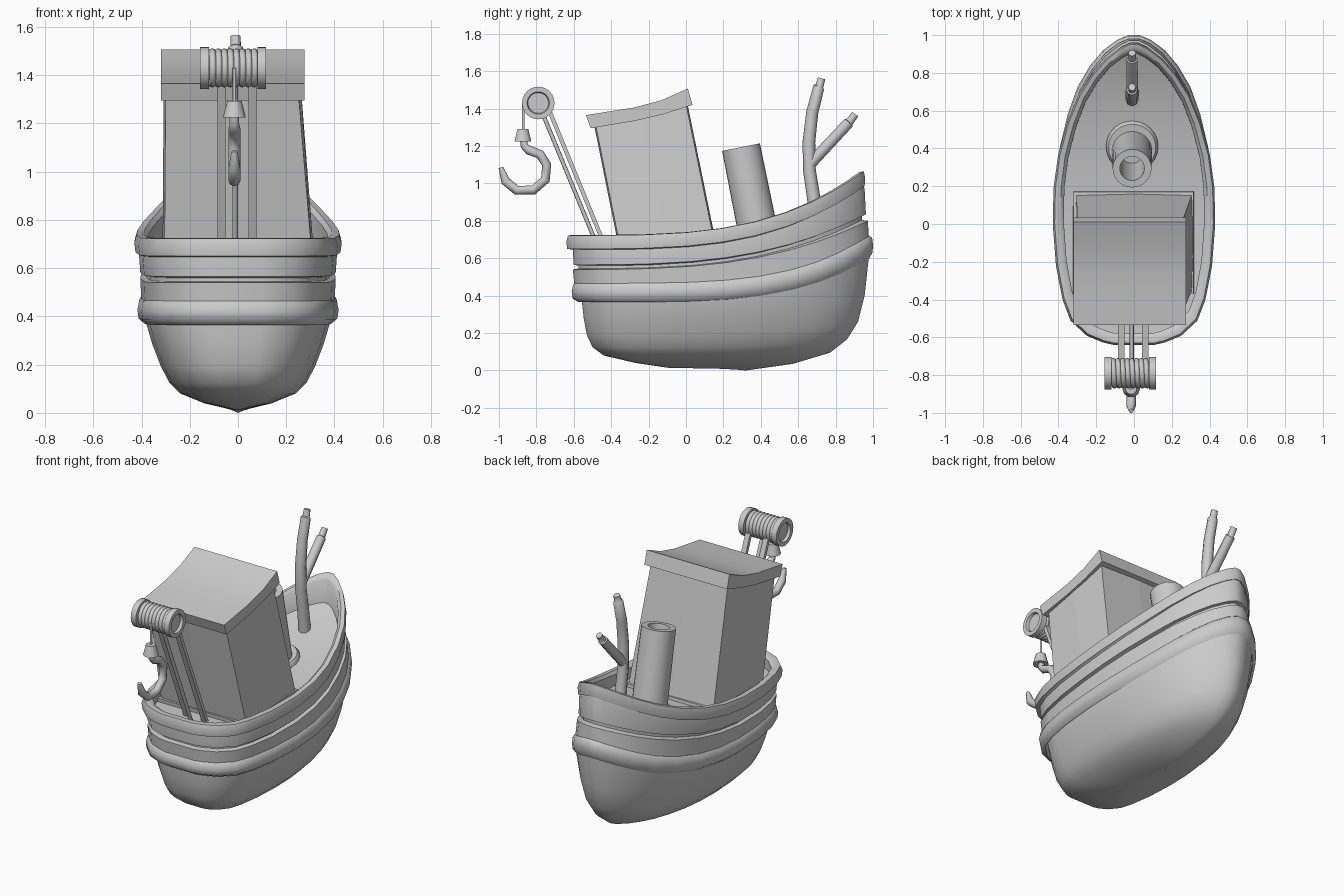
import bpy, math
from mathutils import Vector

if "Cube" in bpy.data.objects:
    bpy.data.objects.remove(bpy.data.objects["Cube"])

# half plan of the hull: (fraction from stern to bow, fraction of half width)
PLAN = [(0, .25), (.008, .38), (.03, .58), (.08, .78), (.15, .88), (.26, .96), (.4, 1), (.52, .99),
        (.63, .93), (.74, .81), (.83, .665), (.9, .49), (.95, .32), (.985, .15), (1, .04)]


def make(name, verts, faces, angle=35):
    me = bpy.data.meshes.new(name)
    me.from_pydata([tuple(v) for v in verts], [], faces)
    ob = bpy.data.objects.new(name, me)
    bpy.context.collection.objects.link(ob)
    finish(ob, angle)
    return ob


def finish(ob, angle=35):
    bpy.ops.object.select_all(action='DESELECT')
    ob.select_set(True)
    bpy.context.view_layer.objects.active = ob
    if ob.type != 'MESH':
        bpy.ops.object.convert(target='MESH')
        ob = bpy.context.object
    bpy.ops.object.mode_set(mode='EDIT')
    bpy.ops.mesh.select_all(action='SELECT')
    bpy.ops.mesh.normals_make_consistent(inside=False)
    bpy.ops.object.mode_set(mode='OBJECT')
    if angle:
        bpy.ops.object.shade_smooth_by_angle(angle=math.radians(angle))


def hull_ring(w, ys, yb, zs, zb, p=3.3, full=.94):
    """w half width, ys/yb stern and bow ends, zs/zb heights there, p sheer curve, full bow fullness."""
    half = [(w * (k ** full if t > .5 else k), ys + t * (yb - ys), zs + (zb - zs) * t ** p) for t, k in PLAN]
    return half + [(-x, y, z) for x, y, z in reversed(half)]


def bridge(rings, closed=False):
    n, m = len(rings[0]), len(rings)
    return [(a * n + i, a * n + (i + 1) % n, (a + 1) % m * n + (i + 1) % n, (a + 1) % m * n + i)
            for a in range(m if closed else m - 1) for i in range(n)]


def hull_part(name, levels, closed=False, cap=False, angle=35):
    rings = [hull_ring(*l) for l in levels]
    faces = bridge(rings, closed)
    if cap:
        n = len(rings[0])
        b = (len(rings) - 1) * n
        faces += [(b + i, b + i + 1, b + n - 2 - i, b + n - 1 - i) for i in range(n // 2 - 1)]
    return make(name, sum(rings, []), faces, angle)


def lathe(name, base, axis, profile, sides=24, closed=False):
    """Revolve (radius, distance along axis) pairs about an axis."""
    q = Vector(axis).to_track_quat('Z', 'Y')
    rings = [[Vector(base) + q @ Vector((r * math.cos(a), r * math.sin(a), h))
              for a in (2 * math.pi * i / sides for i in range(sides))] for r, h in profile]
    faces = bridge(rings, closed)
    if not closed:
        n = sides
        faces += [tuple(range(n)), tuple(range(len(rings) * n - n, len(rings) * n))]
    return make(name, sum(rings, []), faces, 40)


def tube(name, pts, radius, res=2):
    """Tube through (x, y, z, radius factor) points."""
    cu = bpy.data.curves.new(name, 'CURVE')
    cu.dimensions = '3D'
    cu.bevel_depth, cu.bevel_resolution, cu.use_fill_caps = radius, res, True
    sp = cu.splines.new('POLY')
    sp.points.add(len(pts) - 1)
    for q, (x, y, z, r) in zip(sp.points, pts):
        q.co, q.radius = (x, y, z, 1), r
    ob = bpy.data.objects.new(name, cu)
    bpy.context.collection.objects.link(ob)
    finish(ob, 50)


# lower hull down to the keel
F = .82
hull_part("lower_hull", [(.39, -.56, .98, .44, .67, 4.1, F), (.382, -.557, .977, .37, .60, 4.1, F),
                         (.355, -.547, .955, .28, .40, 3.6, F), (.32, -.53, .92, .19, .26, 3.3, F),
                         (.285, -.50, .86, .125, .165, 3.3, F), (.24, -.44, .77, .08, .095),
                         (.14, -.27, .57, .04, .035), (.015, -.08, .32, .012, 0)], cap=True, angle=50)

# planked sides with a groove between the two strakes
hull_part("side_planks", [(.405, -.605, .945, .66, 1.0, 3.4), (.41, -.605, .955, .635, .97, 3.4),
                          (.405, -.60, .962, .565, .835, 3), (.38, -.575, .94, .56, .83, 3),
                          (.38, -.575, .94, .545, .805, 3),
                          (.405, -.605, .972, .54, .80, 3, .9), (.40, -.595, .98, .44, .68, 4.1, F)])

# fender belt
hull_part("fender", [(.39, -.58, .98, .475, .72, 4.1, F), (.41, -.603, .995, .46, .71, 4.1, F),
                     (.417, -.611, 1.0, .42, .67, 4.1, F), (.412, -.606, .997, .385, .63, 4.1, F),
                     (.388, -.575, .98, .365, .60, 4.1, F)], closed=True, angle=50)

# rail with inner bulwark wall
hull_part("rail", [(.405, -.60, .94, .645, .985, 3.4), (.425, -.635, .955, .65, .985, 3.4),
                   (.43, -.64, .958, .69, 1.03, 3.4), (.42, -.63, .95, .722, 1.065, 3.4),
                   (.39, -.60, .925, .725, 1.06, 3.4), (.372, -.58, .905, .71, 1.035, 3.4),
                   (.372, -.58, .90, .60, .82, 3.3)], closed=True, angle=45)

# deck
hull_part("deck", [(.38, -.585, .91, .60, .84), (.38, -.585, .91, .645, .89)], cap=True)


# leaning cabin, each wall creased down its middle
def cabin_ring(x0, x1, ys, yb, zs, zb, b=.008):
    xm, ym, zm = (x0 + x1) / 2, (ys + yb) / 2, (zs + zb) / 2
    return [(x0, ys, zs), (xm, ys - b, zs), (x1, ys, zs), (x1 + b, ym, zm),
            (x1, yb, zb), (xm, yb + b, zb), (x0, yb, zb), (x0 - b, ym, zm)]


def cabin_part(name, *levels):
    rings = [cabin_ring(*l) for l in levels]
    n = 8 * (len(rings) - 1)
    make(name, sum(rings, []), bridge(rings) + [tuple(range(8)), tuple(range(n, n + 8))], 0)


cabin_part("cabin", (-.305, .31, -.342, .165, .61, .62), (-.30, .25, -.487, -.003, 1.33, 1.44))
cabin_part("cabin_base", (-.325, .32, -.36, .18, .60, .62, 0), (-.32, .315, -.37, .17, .67, .69, 0))

# curved roof slab
top = [(-.535, 1.365), (-.41, 1.385), (-.28, 1.405), (-.13, 1.445), (.01, 1.507)]
low = [(.035, 1.42), (-.12, 1.37), (-.27, 1.335), (-.39, 1.315), (-.51, 1.295)]
prof = top + low
sides = [[(x, y, z) for y, z in prof] for x in (-.32, .275)]
n = len(prof)
caps = [(s + i, s + i + 1, s + n - 2 - i, s + n - 1 - i) for s in (0, n) for i in range(n // 2 - 1)]
make("roof", sides[0] + sides[1], bridge(sides) + caps, 25)

# hollow funnel and its foot ring
lean = (0, -.2, 1)
lathe("funnel", (-.01, .405, .64), lean, [(.107, 0), (.103, .565), (.065, .565), (.065, .02)], closed=True)
lathe("funnel_foot", (-.01, .42, .67), lean, [(.138, 0), (.138, .055), (.125, .072), (.1, .072)])

# forked bow post
tube("bow_post", [(-.01, .70, .78, 1.1), (-.01, .683, .92, 1.05), (-.01, .66, 1.07, 1), (-.01, .657, 1.22, 1),
                  (-.01, .675, 1.38, .95), (-.01, .71, 1.515, .9), (-.01, .713, 1.52, .65),
                  (-.01, .725, 1.562, .6)], .034)
tube("post_branch", [(-.01, .66, 1.10, 1), (-.01, .87, 1.325, .95), (-.01, .873, 1.328, .7),
                     (-.01, .905, 1.37, .65)], .031)

# winch drum with end flanges and rope coils
DY, DZ = -.79, 1.43
lathe("winch_drum", (-.14, DY, DZ), (1, 0, 0), [(.065, 0), (.065, .24)])
for x, d in ((-.12, -1), (.08, 1)):
    lathe("drum_flange", (x, DY, DZ), (d, 0, 0), [(.087, 0), (.087, .037), (.06, .037), (.055, .02)])
for i in range(8):
    x = -.107 + i * .0248
    bpy.ops.mesh.primitive_torus_add(location=(x, DY, DZ), rotation=(0, math.pi / 2, math.radians(3)),
                                     major_radius=.067, minor_radius=.0145, major_segments=24, minor_segments=8)
    bpy.context.object.name = "rope_coil"
    finish(bpy.context.object, 60)


# crane arms and the rope between them
def bar(name, x, w, t, a, b):
    a, b = Vector((x, *a)), Vector((x, *b))
    s = (b - a).normalized().cross(Vector((1, 0, 0))) * t / 2
    u = Vector((w / 2, 0, 0))
    r = [[p - u - s, p + u - s, p + u + s, p - u + s] for p in (a, b)]
    make(name, r[0] + r[1], bridge(r) + [(0, 1, 2, 3), (4, 5, 6, 7)], 0)


for x in (-.068, .06):
    bar("crane_arm", x, .034, .022, (-.415, .62), (-.735, 1.40))
tube("crane_rope", [(-.012, -.455, .62, 1), (-.012, -.765, 1.37, 1)], .011)

# hook with its rope and block
HX = -.015
tube("hook_rope", [(HX, -.87, 1.43, 1), (HX, -.87, 1.27, 1)], .007)
lathe("hook_block", (HX, -.872, 1.225), (0, 0, 1), [(.047, 0), (.03, .067)], 10)
path = [(-.868, 1.235), (-.865, 1.20), (-.84, 1.178), (-.78, 1.155), (-.745, 1.10), (-.752, 1.02),
        (-.815, .965), (-.905, .963), (-.965, 1.012), (-.99, 1.085)]
tube("hook", [(HX, y, z, .5 if i == 9 else .8 if i < 2 else 1) for i, (y, z) in enumerate(path)], .025)
